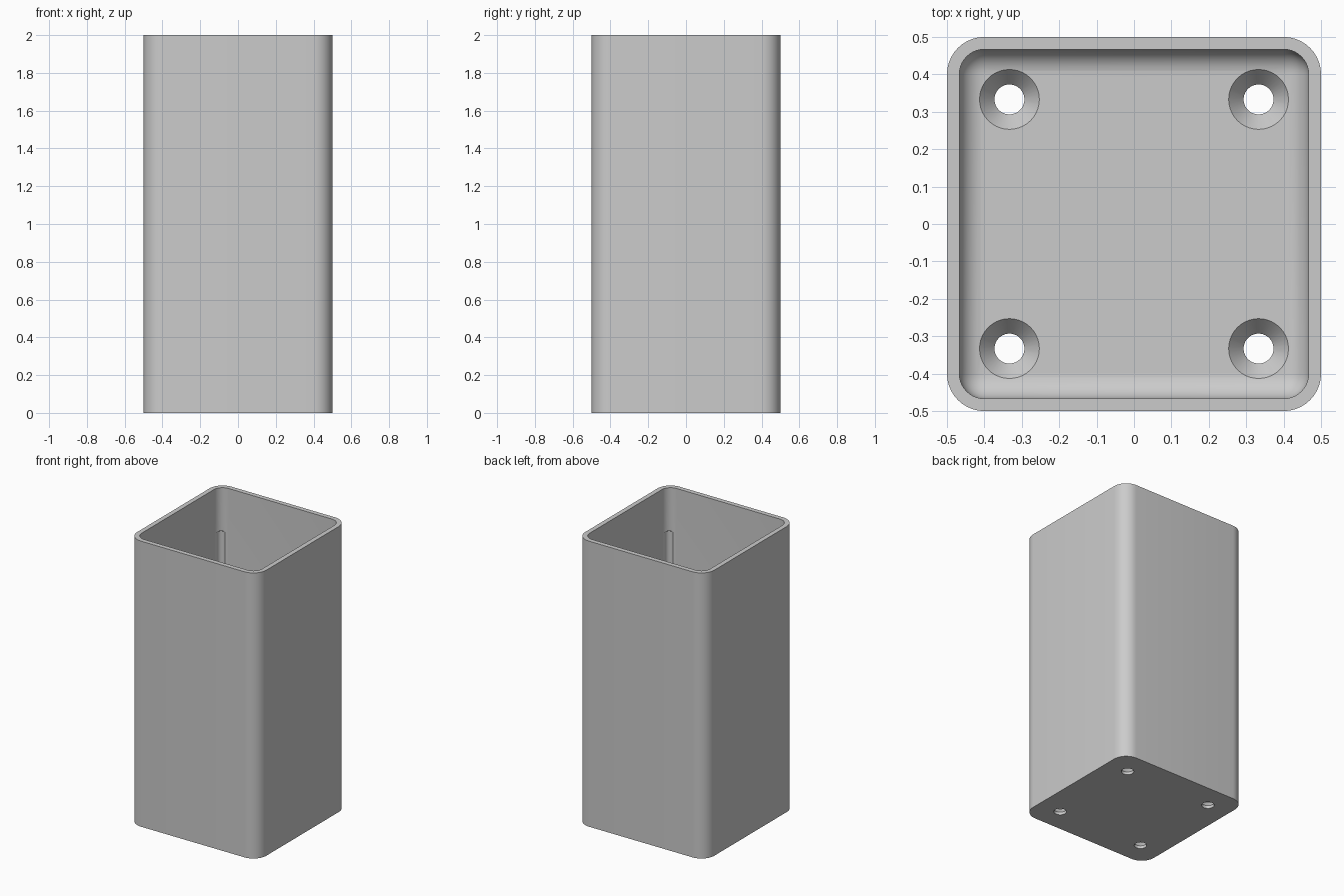
import bpy
import bmesh
from mathutils import Matrix, Vector

cube = bpy.data.objects.get("Cube")
if cube:
    bpy.data.objects.remove(cube, do_unlink=True)

HEIGHT, HALF, WALL, FLOOR = 2.0, 0.5, 0.033, 0.067
OUTER_R, INNER_R = 0.1, 0.067
HOLE = 0.333            # screw hole offset from the centre
GROOVE = 0.435          # corner groove offset from the centre

grey = bpy.data.materials.new("light_grey")
grey.use_nodes = True
colour = (0.6, 0.6, 0.6, 1)
grey.diffuse_color = colour
grey.node_tree.nodes["Principled BSDF"].inputs["Base Color"].default_value = colour


def make_object(name, bm):
    mesh = bpy.data.meshes.new(name)
    bmesh.ops.recalc_face_normals(bm, faces=bm.faces)
    bm.to_mesh(mesh)
    bm.free()
    mesh.materials.append(grey)
    obj = bpy.data.objects.new(name, mesh)
    bpy.context.collection.objects.link(obj)
    return obj


def rounded_box(name, half, z0, z1, radius, round_bottom=False):
    bm = bmesh.new()
    bmesh.ops.create_cube(bm, size=1)
    bmesh.ops.scale(bm, vec=(half * 2, half * 2, z1 - z0), verts=bm.verts)
    bmesh.ops.translate(bm, vec=(0, 0, (z0 + z1) / 2), verts=bm.verts)
    middle = (z0 + z1) / 2

    def wanted(edge):
        a, b = (v.co.z for v in edge.verts)
        return abs(a - b) > 0.1 or (round_bottom and max(a, b) < middle)

    bmesh.ops.bevel(bm, geom=[e for e in bm.edges if wanted(e)], offset=radius,
                    offset_type='OFFSET', segments=10, profile=0.5,
                    affect='EDGES', clamp_overlap=False)
    return make_object(name, bm)


def turned_cutter(name, profile, x, y):
    # Solid of revolution from (radius, height) points
    bm = bmesh.new()
    verts = [bm.verts.new((r, 0, z)) for r, z in profile]
    edges = [bm.edges.new(pair) for pair in zip(verts, verts[1:])]
    bmesh.ops.spin(bm, geom=verts + edges, cent=(0, 0, 0), axis=(0, 0, 1),
                   angle=6.283185307, steps=40)
    bmesh.ops.remove_doubles(bm, verts=bm.verts, dist=0.00001)
    bmesh.ops.transform(bm, matrix=Matrix.Translation(Vector((x, y, 0))), verts=bm.verts)
    return make_object(name, bm)


# Square tube with a closed floor
body = rounded_box("square_tube", HALF, 0, HEIGHT, OUTER_R)
cutters = [rounded_box("cavity_cutter", HALF - WALL, FLOOR, HEIGHT + 0.2, INNER_R, True)]

# Countersunk floor holes and hidden corner grooves
hole_profile = [(0, -0.1), (0.04, -0.1), (0.04, 0.02), (0.08, FLOOR), (0.08, 0.12), (0, 0.12)]
groove_profile = [(0, 0.15), (0.03, 0.15), (0.03, 1.69), (0, 1.71)]
for sx in (-1, 1):
    for sy in (-1, 1):
        cutters.append(turned_cutter("screw_hole_cutter", hole_profile, sx * HOLE, sy * HOLE))
        cutters.append(turned_cutter("groove_cutter", groove_profile, sx * GROOVE, sy * GROOVE))

bpy.context.view_layer.objects.active = body
for cutter in cutters:
    cutter.hide_render = True
    mod = body.modifiers.new("cut", 'BOOLEAN')
    mod.operation, mod.solver, mod.object = 'DIFFERENCE', 'EXACT', cutter
    bpy.ops.object.modifier_apply(modifier=mod.name)
    bpy.data.objects.remove(cutter, do_unlink=True)

# Smooth rounded corners, crisp rims
bpy.ops.object.select_all(action='DESELECT')
body.select_set(True)
bpy.ops.object.shade_smooth_by_angle(angle=0.52)
